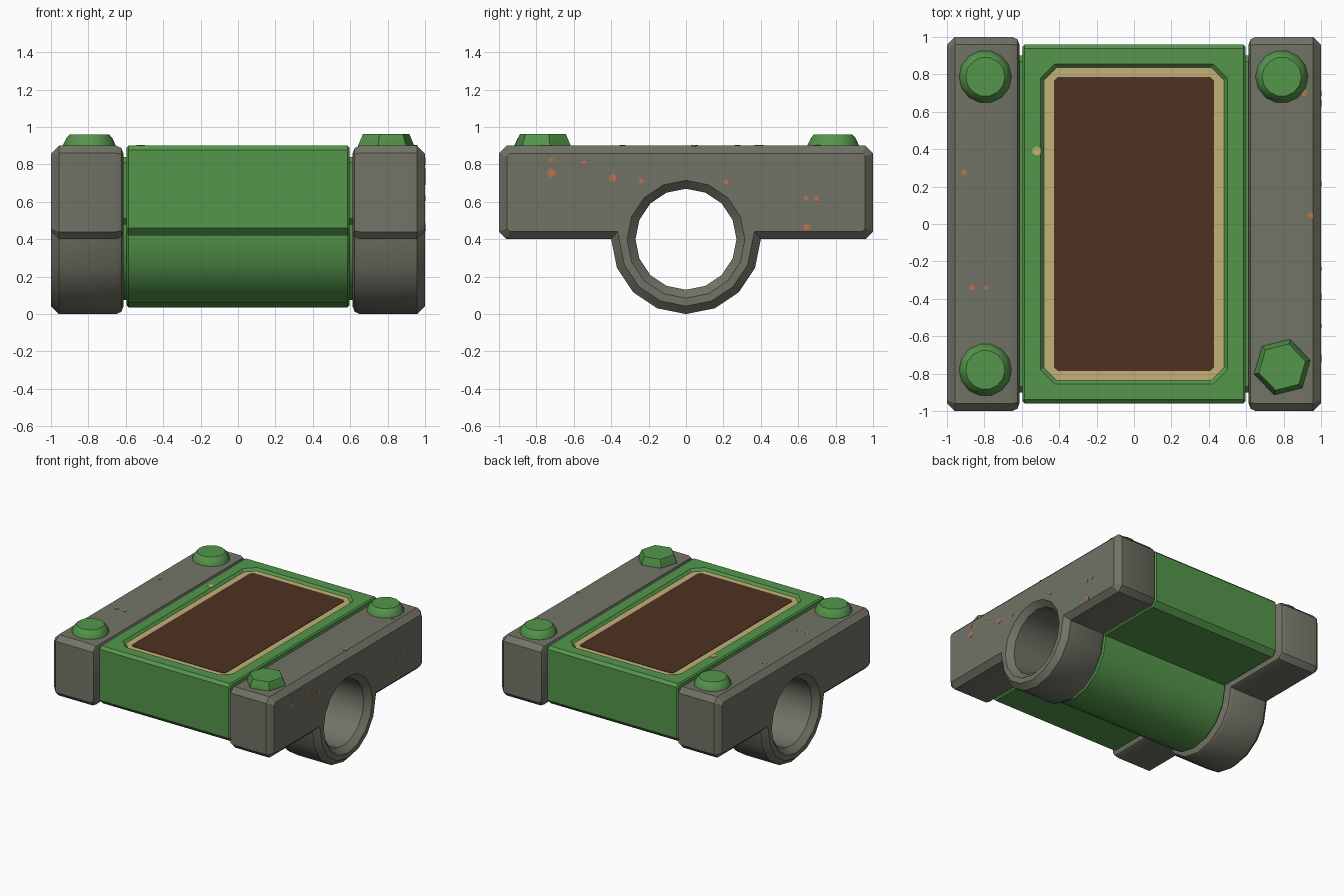
import bpy, bmesh, math
from mathutils import Vector, Matrix

if "Cube" in bpy.data.objects:
    bpy.data.objects.remove(bpy.data.objects["Cube"])


def mat(name, r, g, b):
    m = bpy.data.materials.new(name)
    lin = [((v / 255 + 0.055) / 1.055) ** 2.4 for v in (r, g, b)]
    m.diffuse_color = (*lin, 1)
    m.use_nodes = True
    m.node_tree.nodes["Principled BSDF"].inputs["Base Color"].default_value = m.diffuse_color
    return m


GREY = mat("grey iron", 114, 115, 102)
GREEN = mat("green paint", 85, 150, 75)
BROWN = mat("dark brown panel", 78, 50, 34)
BEIGE = mat("pale beige border", 194, 177, 118)
RUST = mat("rust", 186, 114, 76)
SIDES = 16


def finish(name, bm, material, smooth=True):
    bmesh.ops.recalc_face_normals(bm, faces=bm.faces)
    me = bpy.data.meshes.new(name)
    bm.to_mesh(me)
    bm.free()
    me.materials.append(material)
    ob = bpy.data.objects.new(name, me)
    bpy.context.collection.objects.link(ob)
    if smooth:
        shade(ob)
    return ob


def activate(ob):
    bpy.ops.object.select_all(action='DESELECT')
    ob.select_set(True)
    bpy.context.view_layer.objects.active = ob


def shade(ob):
    activate(ob)
    bpy.ops.object.shade_smooth_by_angle(angle=math.radians(30))


def loft(name, loops, material, smooth=True):
    """Skin a list of equal-length point loops and cap both ends."""
    bm = bmesh.new()
    rings = [[bm.verts.new(p) for p in lp] for lp in loops]
    n = len(rings[0])
    for a, b in zip(rings, rings[1:]):
        for i in range(n):
            j = (i + 1) % n
            bm.faces.new((a[i], a[j], b[j], b[i]))
    bm.faces.new(rings[0])
    bm.faces.new(rings[-1])
    return finish(name, bm, material, smooth)


def profile(hw, zb, zt, r, cb, ct):
    """Slab with a half-round boss below, counter-clockwise in (y, z)."""
    pts = [(-hw, zb + cb), (-hw + cb, zb), (-r, zb)]
    k = SIDES // 2
    for i in range(0 if zb > 0.401 else 1, k + 1 if zb > 0.401 else k):
        a = math.pi + math.pi * i / k
        pts.append((r * math.cos(a), 0.4 + r * math.sin(a)))
    pts += [(r, zb), (hw - cb, zb), (hw, zb + cb),
            (hw, zt - ct), (hw - ct, zt), (-hw + ct, zt), (-hw, zt - ct)]
    return pts


def inset(pts, d):
    """Mitred inward offset of a counter-clockwise polygon."""
    out = []
    n = len(pts)
    for i in range(n):
        p0, p, p1 = (Vector(pts[(i + k) % n]) for k in (-1, 0, 1))
        e0, e1 = (p - p0).normalized(), (p1 - p).normalized()
        n0, n1 = Vector((-e0.y, e0.x)), Vector((-e1.y, e1.x))
        out.append(tuple(p + (n0 + n1) * d / (1 + n0.dot(n1))))
    return out


def at_x(pts, x):
    return [(x, y, z) for y, z in pts]


def cut(ob, cutter):
    activate(ob)
    m = ob.modifiers.new("cut", 'BOOLEAN')
    m.operation = 'DIFFERENCE'
    m.object = cutter
    m.solver = 'EXACT'
    m.material_mode = 'TRANSFER'
    bpy.ops.object.modifier_apply(modifier=m.name)
    shade(ob)


def octagon(hx, hy, c, z):
    q = [(hx, hy - c), (hx - c, hy)]
    half = q + [(-x, y) for x, y in reversed(q)]
    return [(x, y, z) for x, y in half + [(-x, -y) for x, y in half]]


# Shaft bore with flared mouths
bore_shape = [(-1.05, 0.365), (-0.955, 0.27), (0.955, 0.27), (1.05, 0.365)]
bore = loft("bore_cutter", [[(x, r * math.cos(2 * math.pi * i / SIDES),
                              0.4 + r * math.sin(2 * math.pi * i / SIDES))
                             for i in range(SIDES)] for x, r in bore_shape], GREY)

# End brackets
outer = profile(1.0, 0.4, 0.9, 0.4, 0.04, 0.04)
small = inset(outer, 0.042)
for s, side in ((-1, "left"), (1, "right")):
    b = loft(side + "_bracket", [at_x(small, s * 0.612), at_x(inset(outer, 0.012), s * 0.624),
                                 at_x(outer, s * 0.65), at_x(outer, s * 0.957),
                                 at_x(small, s * 1.0)], GREY)
    cut(b, bore)

# Painted middle body, and the thinner neck that joins it to the brackets
body_shape = profile(0.96, 0.42, 0.9, 0.365, 0.04, 0.022)
body = loft("middle_body", [at_x(inset(body_shape, 0.01), -0.595), at_x(body_shape, -0.585),
                            at_x(body_shape, 0.585), at_x(inset(body_shape, 0.01), 0.595)], GREEN)
recess = loft("recess_cutter", [octagon(0.48, 0.835, 0.07, 0.878), octagon(0.52, 0.875, 0.08, 0.922)], GREEN)
cut(body, bore)
cut(body, recess)
neck_shape = profile(0.90, 0.48, 0.84, 0.325, 0.03, 0.03)
for s, side in ((-1, "left"), (1, "right")):
    neck = loft(side + "_neck", [at_x(neck_shape, s * 0.58), at_x(neck_shape, s * 0.64)], GREEN)
    cut(neck, bore)
for c in (bore, recess):
    c.hide_render = True
    c.hide_set(True)

# Top panel: beige border and brown centre
loft("panel_border", [octagon(0.482, 0.837, 0.07, 0.874), octagon(0.482, 0.837, 0.07, 0.882)], BEIGE)
loft("panel_centre", [octagon(0.428, 0.787, 0.022, 0.878), octagon(0.428, 0.787, 0.022, 0.885)], BROWN)


# Bolts
def bolt(name, x, y, n, turn, shape):
    loft(name, [[(x + r * math.cos(turn + 2 * math.pi * i / n),
                  y + r * math.sin(turn + 2 * math.pi * i / n), z)
                 for i in range(n)] for r, z in shape], GREEN)


ROUND = [(0.142, 0.89), (0.14, 0.905), (0.122, 0.942), (0.105, 0.961)]
for name, x, y in (("round_bolt_back_left", -0.795, 0.787), ("round_bolt_front_left", -0.795, -0.78),
                   ("round_bolt_back_right", 0.79, 0.787)):
    bolt(name, x, y, 14, 0, ROUND)
bolt("hex_bolt", 0.792, -0.765, 6, math.radians(74), [(0.155, 0.89), (0.155, 0.9), (0.128, 0.962)])


# Rust and chipped-paint spots
def spots(name, places, normal, material):
    bm = bmesh.new()
    rot = Vector(normal).to_track_quat('Z', 'Y').to_matrix().to_4x4()
    for x, y, z, r in places:
        bmesh.ops.create_cone(bm, cap_ends=True, segments=6, radius1=r, radius2=r, depth=0.006,
                              matrix=Matrix.Translation((x, y, z)) @ rot)
    finish(name, bm, material, False)


spots("rust_right", [(1, -0.72, 0.755, 0.025), (1, -0.72, 0.825, 0.013), (1, -0.39, 0.728, 0.022),
                     (1, -0.545, 0.81, 0.012), (1, -0.24, 0.712, 0.014), (1, 0.213, 0.706, 0.015),
                     (1, 0.64, 0.62, 0.013), (1, 0.697, 0.62, 0.015), (1, 0.645, 0.465, 0.02)],
      (1, 0, 0), RUST)
spots("rust_top", [(-0.908, 0.275, 0.9, 0.016), (-0.865, -0.34, 0.9, 0.016), (-0.79, -0.34, 0.9, 0.014),
                   (0.945, 0.045, 0.9, 0.018), (0.91, 0.7, 0.9, 0.018)], (0, 0, 1), RUST)
spots("paint_chips_top", [(-0.52, 0.39, 0.9, 0.025)], (0, 0, 1), BEIGE)
